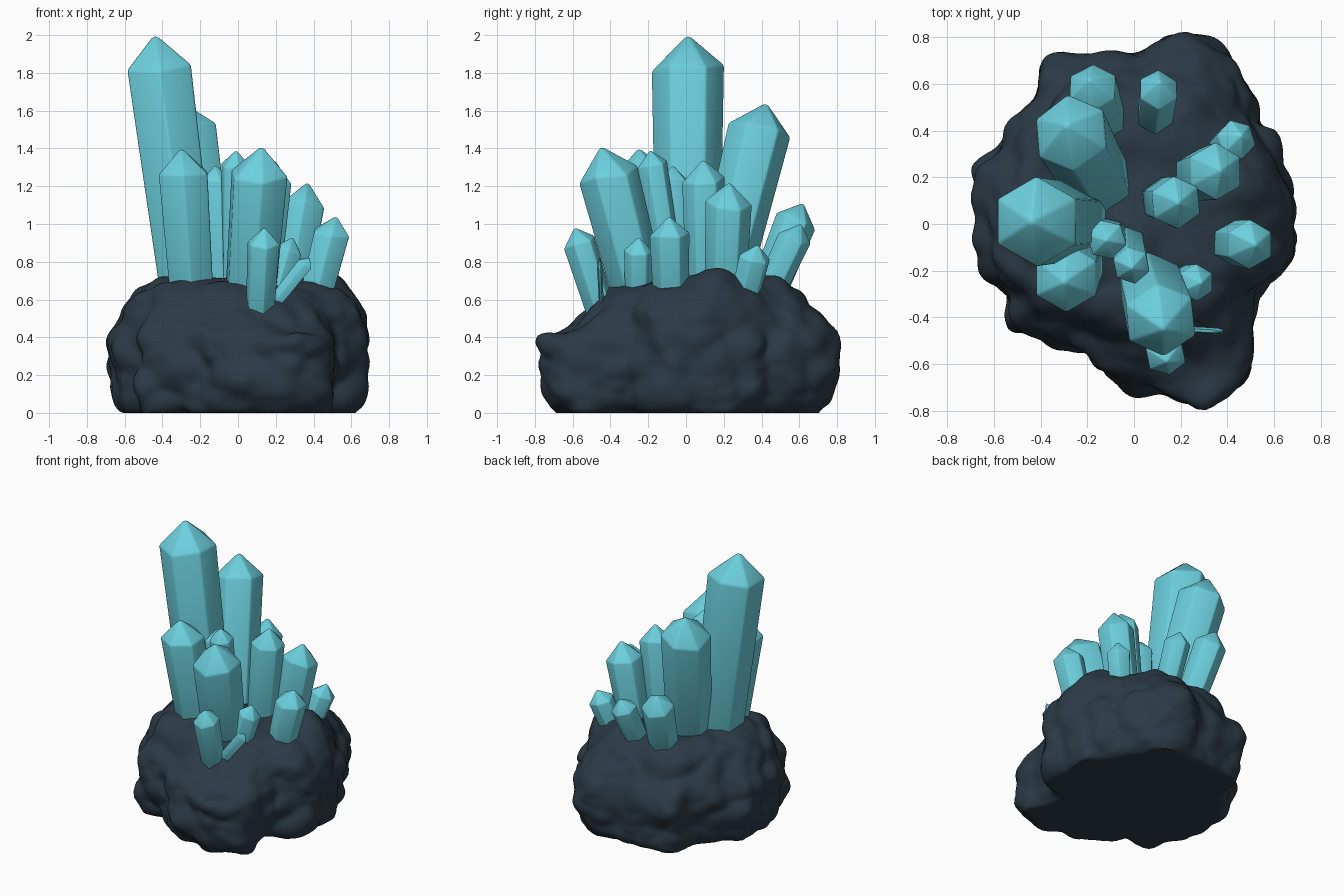
import bpy, bmesh, math, random
from mathutils import Vector, noise

random.seed(4)
cube = bpy.data.objects.get("Cube")
if cube:
    bpy.data.objects.remove(cube, do_unlink=True)


def make_material(name, rgb):
    mat = bpy.data.materials.new(name)
    mat.use_nodes = True
    mat.diffuse_color = (*rgb, 1)
    bsdf = mat.node_tree.nodes["Principled BSDF"]
    bsdf.inputs["Base Color"].default_value = (*rgb, 1)
    bsdf.inputs["Roughness"].default_value = 0.6
    return mat


def finish(bm, name, mat, angle):
    bmesh.ops.recalc_face_normals(bm, faces=bm.faces)
    mesh = bpy.data.meshes.new(name)
    bm.to_mesh(mesh)
    bm.free()
    mesh.materials.append(mat)
    obj = bpy.data.objects.new(name, mesh)
    bpy.context.collection.objects.link(obj)
    bpy.ops.object.select_all(action='DESELECT')
    obj.select_set(True)
    bpy.context.view_layer.objects.active = obj
    bpy.ops.object.shade_smooth_by_angle(angle=math.radians(angle))
    return obj


crystal_mat = make_material("crystal_teal", (0.15, 0.63, 0.73))
rock_mat = make_material("rock_slate", (0.025, 0.043, 0.062))


def crystal(name, base, tip, radius, spin=0.0, flat=1.0):
    """Six-sided tapered prism with a pointed cap, running from base to tip."""
    base, tip = Vector(base), Vector(tip)
    axis = (tip - base).normalized()
    turn = Vector((0, 0, 1)).rotation_difference(axis)
    length = (tip - base).length
    bm = bmesh.new()

    def ring(height, r, wobble):
        verts = []
        for i in range(6):
            a = math.radians(90 + 60 * i) + spin
            h = height + random.uniform(-wobble, wobble)
            local = Vector((r * math.cos(a), r * math.sin(a) * flat, h))
            verts.append(bm.verts.new(base + turn @ local))
        return verts

    low = ring(-0.12, radius * 0.9, 0)
    high = ring(length - radius * 0.95, radius * 1.02, radius * 0.13)
    peak = bm.verts.new(tip + axis * radius * 0.03)
    bm.faces.new(low[::-1])
    for i in range(6):
        j = (i + 1) % 6
        bm.faces.new((low[i], low[j], high[j], high[i]))
        bm.faces.new((high[i], high[j], peak))
    # Slightly softened ridges
    bmesh.ops.bevel(bm, geom=list(bm.edges), offset=radius * 0.06 * flat,
                    segments=2, profile=0.5, affect='EDGES')
    return finish(bm, name, crystal_mat, 32)


# Crystals: name, foot, tip, radius, spin
CRYSTALS = [
    ("tall_crystal", (-0.27, 0.01, 0.7), (-0.44, 0.01, 2.0), 0.19, 0),
    ("rear_tall_crystal", (-0.16, 0.19, 0.7), (-0.29, 0.425, 1.64), 0.167, 0.1),
    ("front_right_crystal", (-0.25, -0.15, 0.7), (-0.30, -0.25, 1.40), 0.145, 0),
    ("front_crystal", (0.07, -0.26, 0.68), (0.125, -0.45, 1.41), 0.16, 0.1),
    ("front_small_crystal", (0.12, -0.47, 0.6), (0.14, -0.59, 0.98), 0.088, 0.2),
    ("front_leaning_crystal", (0.2, -0.25, 0.62), (0.29, -0.25, 0.93), 0.078, 0),
    ("left_crystal", (0.42, -0.08, 0.65), (0.52, -0.09, 1.04), 0.105, 0),
    ("left_middle_crystal", (0.28, 0.21, 0.7), (0.37, 0.23, 1.22), 0.122, 0),
    ("centre_crystal", (0.13, 0.1, 0.7), (0.19, 0.09, 1.34), 0.112, 0.1),
    ("inner_right_crystal", (-0.10, -0.05, 0.7), (-0.12, -0.07, 1.31), 0.085, 0.3),
    ("inner_front_crystal", (-0.02, -0.08, 0.7), (-0.01, -0.19, 1.39), 0.08, 0.2),
    ("rear_left_crystal", (0.39, 0.32, 0.65), (0.46, 0.38, 0.89), 0.085, 0.3),
    ("rear_right_crystal", (-0.13, 0.44, 0.66), (-0.19, 0.62, 1.11), 0.11, 0),
    ("rear_crystal", (0.09, 0.45, 0.66), (0.11, 0.61, 1.0), 0.088, 0),
]
for spec in CRYSTALS:
    crystal(*spec)
crystal("thin_shard", (0.22, -0.45, 0.62), (0.38, -0.46, 0.82), 0.045, 0, 0.3)

# Rock outline radii at even angles, counter-clockwise from +x
LOW = [.69, .69, .69, .69, .67, .75, .82, .83, .81, .74, .73, .76,
       .77, .66, .65, .65, .73, .70, .65, .65, .68, .63, .69, .62,
       .60, .57, .64, .69, .73, .83, .82, .80, .65, .58, .63, .69]
HIGH = [.62, .62, .60, .67, .67, .65, .62, .60, .59,
        .57, .57, .58, .51, .50, .54, .57, .54, .58]


def around(table, angle):
    t = (angle / math.tau * len(table)) % len(table)
    i = int(t) % len(table)
    return table[i] + (table[(i + 1) % len(table)] - table[i]) * (t - int(t))


def lump(p, scale):
    """Rounded cells with creases between them."""
    return 0.45 - noise.voronoi(p * scale)[0][0]


# Rock base: squared-off ball shaped by the outlines, then roughened
bm = bmesh.new()
bmesh.ops.create_icosphere(bm, subdivisions=6, radius=1)
for v in bm.verts:
    rho, dz = math.hypot(v.co.x, v.co.y), v.co.z
    angle = math.atan2(v.co.y, v.co.x)
    k = (rho ** 5 + dz ** 4 * abs(dz)) ** 0.2
    z = 0.33 + 0.39 * dz / k
    blend = min(max((z - 0.36) / 0.3, 0), 1)
    blend = blend * blend * (3 - 2 * blend)
    r = around(LOW, angle) * (1 - blend) + around(HIGH, angle) * blend
    r *= rho / k
    x, y = r * math.cos(angle), r * math.sin(angle)
    # The top dips at the front and has a knoll on the left
    z -= 0.35 * max(-y - 0.3, 0) * blend
    z += 0.07 * blend * math.exp(-((x - 0.45) ** 2 + (y - 0.14) ** 2) / 0.02)
    v.co = Vector((x, y, z))
for _ in range(2):
    bmesh.ops.smooth_vert(bm, verts=bm.verts, factor=0.5,
                          use_axis_x=True, use_axis_y=True, use_axis_z=True)
bm.normal_update()
moves = []
for v in bm.verts:
    p = v.co + noise.noise_vector(v.co * 3) * 0.08
    d = 0.01 + 0.085 * lump(p, 3.6) + 0.05 * lump(p, 6.5)
    # The top swells less than the sides
    moves.append(v.normal * d * (1 - 0.3 * max(v.normal.z, 0)))
for v, m in zip(bm.verts, moves):
    v.co += m
bmesh.ops.smooth_vert(bm, verts=bm.verts, factor=0.5,
                      use_axis_x=True, use_axis_y=True, use_axis_z=True)
# Flat underside
for v in bm.verts:
    v.co.z = max(v.co.z, 0)
finish(bm, "rock_base", rock_mat, 45)
